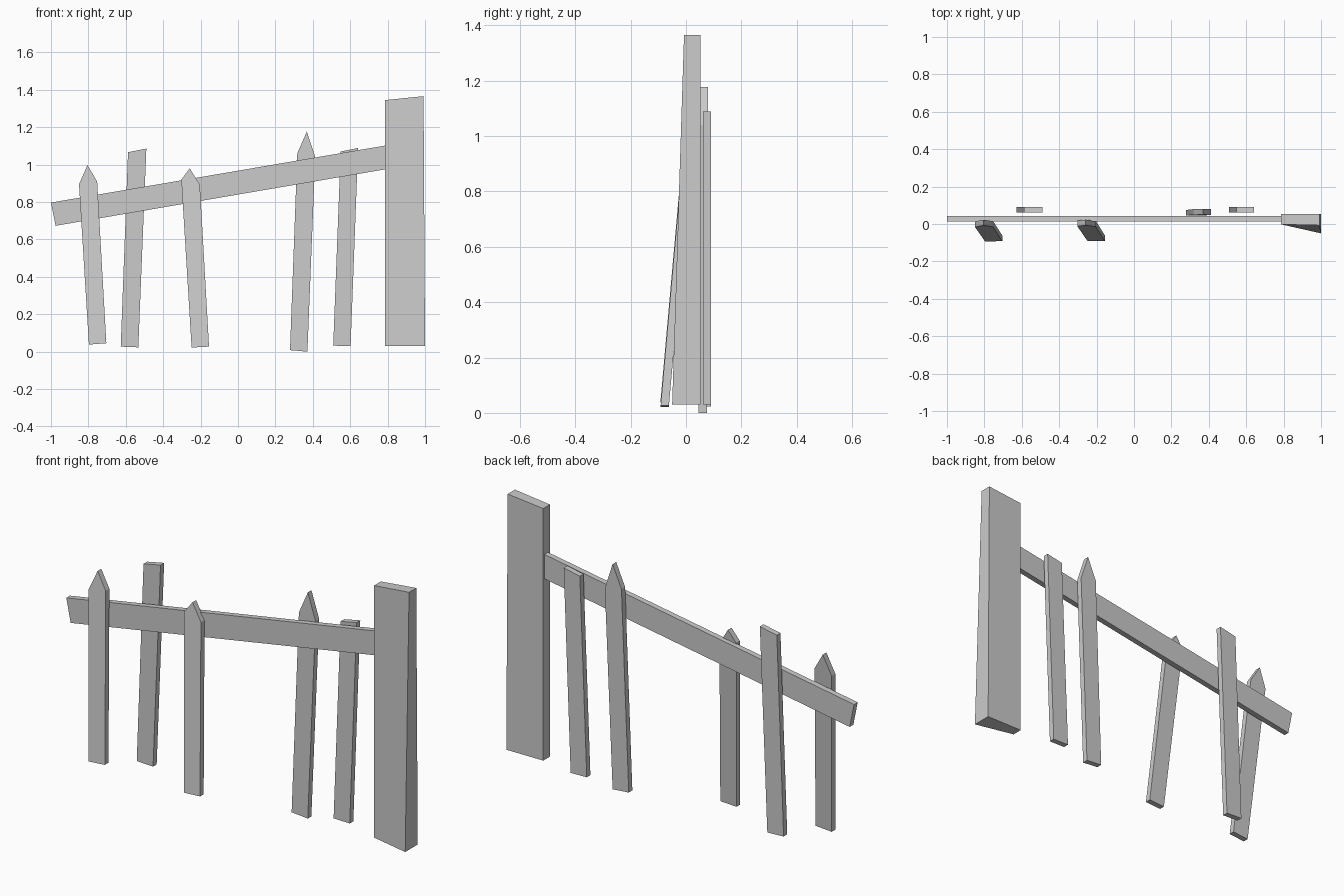
import bpy, bmesh

if "Cube" in bpy.data.objects:
    bpy.data.objects.remove(bpy.data.objects["Cube"])


def board(name, profile, fronts, backs):
    """Solid board from an x-z outline with a front and back y per corner."""
    bm = bmesh.new()
    f = [bm.verts.new((x, y, z)) for (x, z), y in zip(profile, fronts)]
    b = [bm.verts.new((x, y, z)) for (x, z), y in zip(profile, backs)]
    n = len(profile)
    bm.faces.new(f)
    bm.faces.new(b[::-1])
    for i in range(n):
        j = (i + 1) % n
        bm.faces.new((f[j], f[i], b[i], b[j]))
    bmesh.ops.recalc_face_normals(bm, faces=bm.faces)
    mesh = bpy.data.meshes.new(name)
    bm.to_mesh(mesh)
    bm.free()
    ob = bpy.data.objects.new(name, mesh)
    bpy.context.collection.objects.link(ob)
    return ob


def picket(name, profile, y0, slope=0.0, thick=0.03):
    """Board leaning in y by slope per unit of height."""
    fronts = [y0 + slope * z for _, z in profile]
    board(name, profile, fronts, [y + thick for y in fronts])


# Big end post, its front corner flaring out towards the bottom
board("post", [(0.787, 0.03), (1.0, 0.03), (0.992, 1.366), (0.787, 1.345)],
      [-0.002, -0.05, -0.007, -0.002], [0.053] * 4)

# Sloping rail running into the post
board("rail", [(-0.975, 0.673), (0.80, 0.977), (0.80, 1.104), (-1.0, 0.797)],
      [0.013] * 4, [0.043] * 4)

# Leaning pointed pickets in front
picket("front_picket_left", [(-0.797, 0.038), (-0.704, 0.045), (-0.753, 0.91),
                             (-0.805, 0.997), (-0.85, 0.895)], -0.096, 0.089)
picket("front_picket_right", [(-0.248, 0.022), (-0.155, 0.027), (-0.204, 0.893),
                              (-0.258, 0.98), (-0.303, 0.92)], -0.094, 0.089)

# Pickets behind the rail: one pointed, two broken flat
picket("back_picket_pointed", [(0.278, 0.008), (0.371, 0.0), (0.413, 1.04),
                               (0.368, 1.177), (0.317, 1.06)], 0.045, 0.004)
picket("back_picket_left", [(-0.627, 0.027), (-0.533, 0.023), (-0.49, 1.086),
                            (-0.588, 1.066)], 0.061)
picket("back_picket_right", [(0.509, 0.032), (0.602, 0.03), (0.642, 1.089),
                             (0.549, 1.07)], 0.061)
